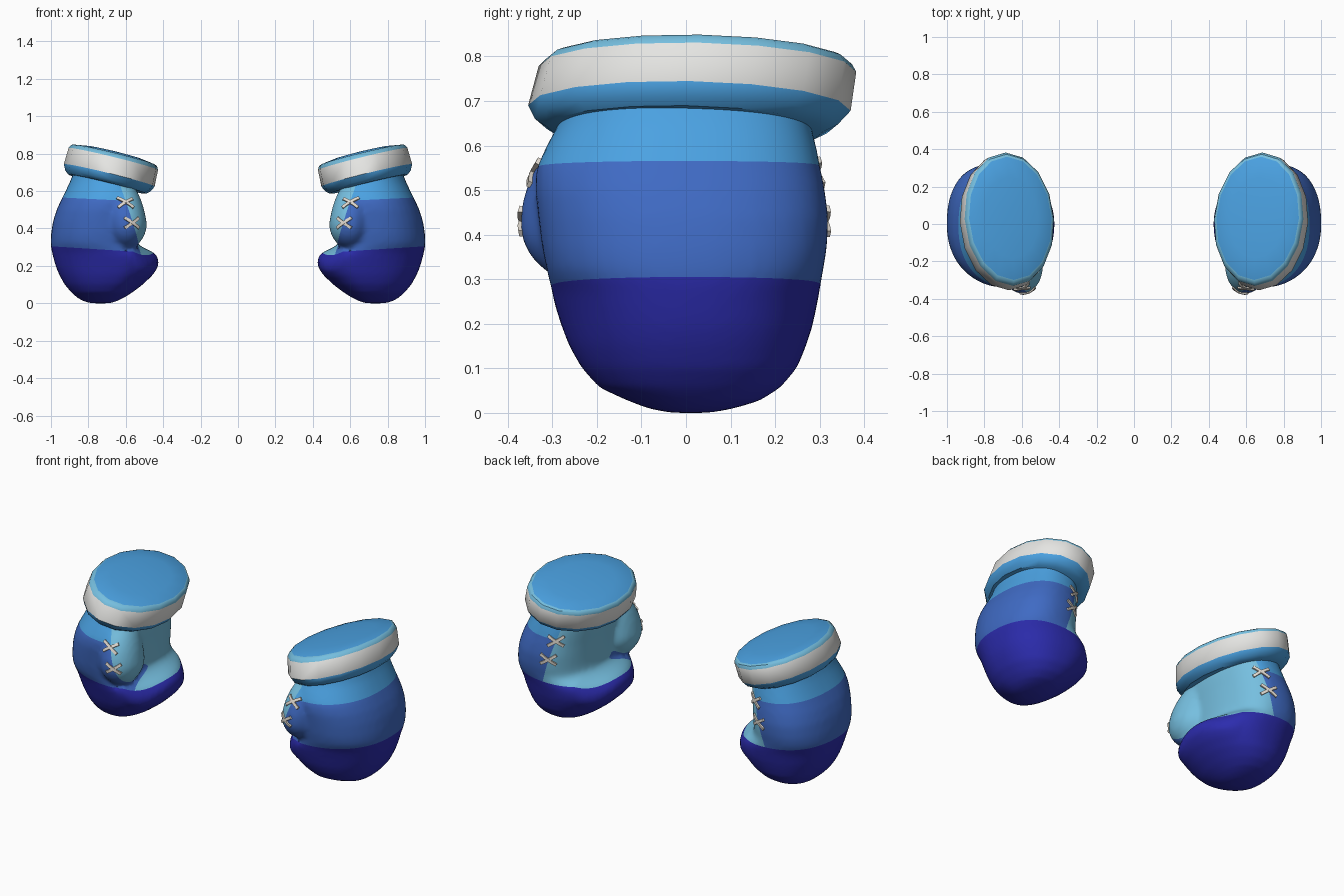
import bpy, bmesh, math
from mathutils import Vector, Matrix
from mathutils.bvhtree import BVHTree

if "Cube" in bpy.data.objects:
    bpy.data.objects.remove(bpy.data.objects["Cube"])


def material(name, rgb):
    m = bpy.data.materials.new(name)
    m.diffuse_color = (*rgb, 1)
    m.use_nodes = True
    m.node_tree.nodes["Principled BSDF"].inputs["Base Color"].default_value = m.diffuse_color
    return m


NAVY = material("navy", (0.025, 0.025, 0.42))
MID = material("mid blue", (0.05, 0.145, 0.55))
SKY = material("sky blue", (0.07, 0.36, 0.76))
PALE = material("pale cyan", (0.18, 0.52, 0.74))
WHITE = material("band white", (0.78, 0.78, 0.76))
THREAD = material("thread beige", (0.74, 0.69, 0.62))


def add_object(name, bm, mats, angle=40, mirrored=True):
    bmesh.ops.recalc_face_normals(bm, faces=bm.faces)
    me = bpy.data.meshes.new(name)
    for f in bm.faces:
        f.smooth = True
    bm.to_mesh(me)
    bm.free()
    me.set_sharp_from_angle(angle=math.radians(angle))
    for m in mats:
        me.materials.append(m)
    ob = bpy.data.objects.new(name, me)
    bpy.context.collection.objects.link(ob)
    if mirrored:
        ob.modifiers.new("pair", 'MIRROR').use_mirror_merge = False
    return ob


def loft(bm, rings):
    """Skin a list of point rings; return the faces of each strip."""
    loops = [[bm.verts.new(p) for p in r] for r in rings]
    strips = []
    for a, b in zip(loops, loops[1:]):
        n = len(a)
        strips.append([bm.faces.new((a[i], a[(i + 1) % n], b[(i + 1) % n], b[i])) for i in range(n)])
    bm.faces.new(loops[0][::-1])
    bm.faces.new(loops[-1])
    return strips


def spow(v, p):
    return math.copysign(abs(v) ** p, v)


def clamp(v):
    return min(max(v, 0), 1)


def section(z, xi, xo, yf, yb, n=40):
    """Rounded section: boxier on the thumb side of the palm, full at the outer back."""
    cy, ry = (yf + yb) / 2, (yb - yf) / 2
    high = clamp((z - 0.24) / 0.1)
    pts = []
    for i in range(n):
        c, s = math.cos(math.tau * i / n), math.sin(math.tau * i / n)
        rear = s > 0
        cx = xi + (0.48 if rear else 0.37) * (xo - xi)
        palm = 0.95 - (0.15 if rear else 0.25) * high
        e, half = (0.85 if rear else 0.92, xo - cx) if c > 0 else (palm, cx - xi)
        pts.append((cx + half * spow(c, e), cy + ry * spow(s, e if c > 0 else 1), z))
    return pts


# Hand body: z, inner x, outer x, front y, back y
BODY = [
    (-0.002, 0.69, 0.78, -0.03, 0.05), (0.006, 0.655, 0.82, -0.08, 0.10),
    (0.025, 0.615, 0.855, -0.13, 0.165), (0.055, 0.567, 0.89, -0.195, 0.212),
    (0.10, 0.508, 0.928, -0.235, 0.25), (0.15, 0.456, 0.955, -0.263, 0.27),
    (0.19, 0.429, 0.972, -0.278, 0.283), (0.22, 0.422, 0.981, -0.288, 0.29),
    (0.25, 0.43, 0.989, -0.297, 0.296), (0.275, 0.455, 0.995, -0.302, 0.301),
    (0.30, 0.51, 1.0, -0.308, 0.305), (0.325, 0.545, 1.002, -0.314, 0.309),
    (0.37, 0.55, 1.0, -0.323, 0.317), (0.44, 0.547, 0.989, -0.332, 0.32),
    (0.50, 0.542, 0.97, -0.339, 0.312), (0.55, 0.536, 0.947, -0.336, 0.302),
    (0.60, 0.533, 0.922, -0.313, 0.292), (0.65, 0.54, 0.898, -0.286, 0.28),
    (0.74, 0.56, 0.865, -0.26, 0.26)]
bm = bmesh.new()
loft(bm, [section(*r) for r in BODY])
body = add_object("hand_body", bm, [], mirrored=False)

# Thumb: ellipsoid drawn out upwards into the wrist, blended into the hand
bm = bmesh.new()
bmesh.ops.create_uvsphere(bm, u_segments=28, v_segments=18, radius=1)
for v in bm.verts:
    x, y, z = v.co
    up = max(z, 0)
    v.co = (0.597 + 0.11 * x + 0.03 * up, -0.233 + 0.14 * y + 0.06 * up * up,
            0.425 + z * (0.25 if z > 0 else 0.132))
thumb = add_object("thumb_helper", bm, [], mirrored=False)
thumb.hide_render = True
union = body.modifiers.new("thumb", 'BOOLEAN')
union.operation, union.object, union.solver = 'UNION', thumb, 'EXACT'
remesh = body.modifiers.new("remesh", 'REMESH')
remesh.mode, remesh.voxel_size = 'VOXEL', 0.014
soften = body.modifiers.new("soften", 'SMOOTH')
soften.factor, soften.iterations = 0.5, 8
bpy.context.view_layer.update()
joined = bpy.data.meshes.new_from_object(body.evaluated_get(bpy.context.evaluated_depsgraph_get()))
bpy.data.objects.remove(body)
bpy.data.objects.remove(thumb)
bm = bmesh.new()
bm.from_mesh(joined)
low = min(v.co.z for v in bm.verts)
for v in bm.verts:
    v.co.z -= low * max(0, 1 - v.co.z / 0.2)

# Colour borders: palm seams in front and behind, finger band, wrist band
FRONT, BACK, FINGER, WRIST, HALF = [(Vector(c), Vector(n)) for c, n in (
    ((0.53, -0.3, 0.32), (1, -0.05, -0.32)),
    ((0.655, 0.3, 0.54), (1, 0, 0.3)),
    ((0.43, 0, 0.268), (-0.065, 0, 1)),
    ((0.63, 0, 0.55), (-0.05, 0, 1)),
    ((0, 0, 0), (0, 1, 0)))]


def above(p, plane):
    return (p - plane[0]).dot(plane[1]) > 0


def cut(plane, faces):
    geom = set(faces)
    for f in faces:
        geom.update(f.edges, f.verts)
    bmesh.ops.bisect_plane(bm, geom=list(geom), plane_co=plane[0], plane_no=plane[1], dist=1e-5)


for plane in (HALF, FINGER, WRIST):
    cut(plane, bm.faces[:])
cut(FRONT, [f for f in bm.faces if f.calc_center_median().y < 0])
cut(BACK, [f for f in bm.faces if f.calc_center_median().y > 0])
for f in bm.faces:
    p = f.calc_center_median()
    if not above(p, FINGER):
        f.material_index = 0
    elif not above(p, BACK if p.y > 0 else FRONT):
        f.material_index = 3
    else:
        f.material_index = 2 if above(p, WRIST) else 1
# Curled fingers: drop the top of the fingertips towards both sides
for v in bm.verts:
    x, y, z = v.co
    v.co.z -= 0.8 * y * y * clamp((0.56 - x) / 0.1) * clamp((0.33 - z) / 0.07) * clamp((z - 0.08) / 0.12)
tree = BVHTree.FromBMesh(bm)
add_object("glove_hand", bm, [NAVY, MID, SKY, PALE], angle=50)

# Cuff: tilted oval rings (scale, height along the axis)
CUFF = [(0.60, -0.095), (0.86, -0.095), (0.94, -0.078), (1.0, -0.047), (0.985, 0.043),
        (0.95, 0.06), (0.91, 0.066), (0.6, 0.078), (0.2, 0.083)]
COLOURS = [0, 0, 0, 1, 2, 2, 0, 0]
tilt = Matrix.Translation((0.677, 0.017, 0.73)) @ Matrix.Rotation(math.radians(-14), 4, 'Y')
bm = bmesh.new()
rings = []
for r, h in CUFF:
    ring = []
    for i in range(16):
        x = 0.25 * r * math.cos(math.tau * i / 16)
        y = 0.362 * r * math.sin(math.tau * i / 16)
        ring.append(tilt @ Vector((x + 0.05 * y, y + 0.2 * h, h - 0.03 * y)))
    rings.append(ring)
for strip, colour in zip(loft(bm, rings), COLOURS):
    for f in strip:
        f.material_index = colour
add_object("cuff", bm, [SKY, WHITE, PALE], angle=35)

# Cross stitches following the surface, two in front and two behind
bm = bmesh.new()
for side, x, z in ((-1, 0.60, 0.54), (-1, 0.565, 0.43), (1, 0.655, 0.54), (1, 0.69, 0.43)):
    hit, normal, _, _ = tree.ray_cast(Vector((x, side * 2, z)), Vector((0, -side, 0)))
    across = Vector((0, 0, 1)).cross(normal).normalized()
    rise = normal.cross(across)
    for turn in (32, -32):
        a = math.radians(turn)
        along = across * math.cos(a) + rise * math.sin(a)
        wide = normal.cross(along) * 0.008
        rings = []
        for t in (-0.055, -0.03, 0, 0.03, 0.055):
            p = tree.find_nearest(hit + along * t)[0]
            rings.append([p + wide - normal * 0.004, p - wide - normal * 0.004,
                          p - wide + normal * 0.009, p + wide + normal * 0.009])
        loft(bm, rings)
add_object("cross_stitches", bm, [THREAD], angle=30)
